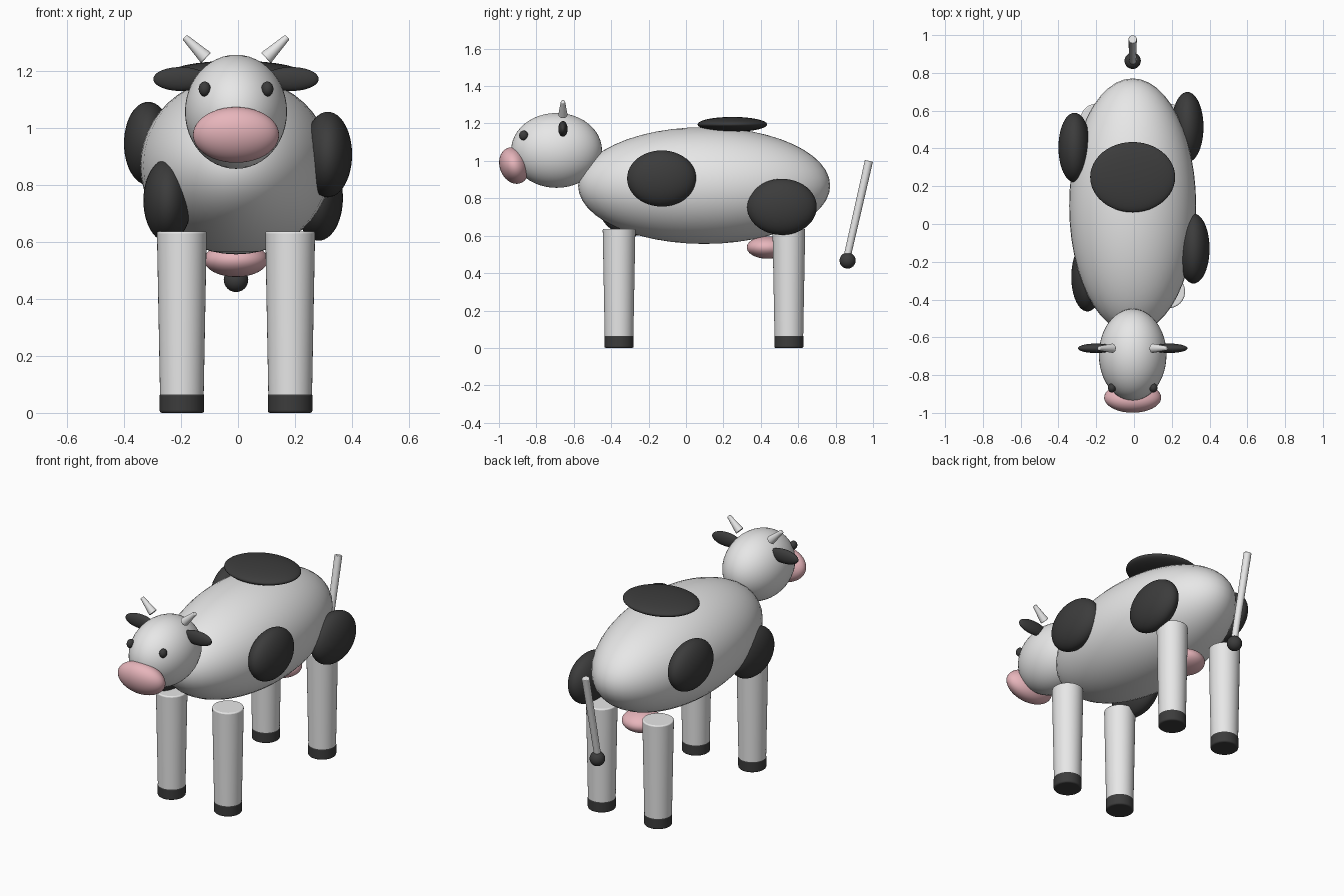
import bpy
import math
from mathutils import Vector

cube = bpy.data.objects.get("Cube")
if cube:
    bpy.data.objects.remove(cube, do_unlink=True)

AXIS_X = -0.007  # the body axis sits slightly off centre


def material(name, color):
    mat = bpy.data.materials.new(name)
    mat.use_nodes = True
    mat.diffuse_color = (*color, 1)
    bsdf = next(n for n in mat.node_tree.nodes if n.type == "BSDF_PRINCIPLED")
    bsdf.inputs["Base Color"].default_value = (*color, 1)
    return mat


WHITE = material("white hide", (0.8, 0.8, 0.8))
BLACK = material("black hide", (0.045, 0.045, 0.045))
PINK = material("pink skin", (0.9, 0.52, 0.56))


def finish(name, mat):
    obj = bpy.context.object
    obj.name = name
    obj.data.materials.append(mat)
    bpy.ops.object.shade_smooth_by_angle(angle=math.radians(40))
    return obj


def ellipsoid(name, center, radii, mat, tilt=0):
    x, y, z = center
    bpy.ops.mesh.primitive_uv_sphere_add(
        segments=48, ring_count=24, radius=1,
        location=(x + AXIS_X, y, z), rotation=(math.radians(tilt), 0, 0))
    bpy.context.object.scale = radii
    return finish(name, mat)


def rod(name, start, end, r_start, r_end, mat, bevel):
    a, b = Vector(start), Vector(end)
    middle = (a + b) / 2 + Vector((AXIS_X, 0, 0))
    bpy.ops.mesh.primitive_cone_add(
        vertices=40, radius1=r_start, radius2=r_end, depth=(b - a).length,
        location=middle, rotation=(b - a).to_track_quat("Z", "Y").to_euler())
    obj = finish(name, mat)
    mod = obj.modifiers.new("soft rim", "BEVEL")
    mod.width = bevel
    mod.segments = 3
    mod.limit_method = "ANGLE"
    mod.angle_limit = math.radians(40)
    return obj


# Body, head, muzzle and udder
ellipsoid("body", (0, 0.097, 0.868), (0.336, 0.674, 0.312), WHITE)
ellipsoid("head", (0, -0.692, 1.056), (0.179, 0.243, 0.2), WHITE)
ellipsoid("muzzle", (0, -0.919, 0.975), (0.151, 0.077, 0.1), PINK, tilt=20)
ellipsoid("udder", (0, 0.435, 0.537), (0.112, 0.11, 0.06), PINK)

# Hide patches
ellipsoid("back_patch", (0, 0.248, 1.195), (0.225, 0.186, 0.04), BLACK)
ellipsoid("left_front_patch", (0.322, -0.13, 0.906), (0.085, 0.185, 0.15), BLACK)
ellipsoid("left_rear_patch", (0.29, 0.513, 0.754), (0.085, 0.186, 0.15), BLACK)
ellipsoid("right_rear_patch", (-0.308, 0.405, 0.945), (0.085, 0.184, 0.146), BLACK)
ellipsoid("right_front_patch", (-0.24, -0.28, 0.745), (0.085, 0.183, 0.146), BLACK)

for side, s in (("left", 1), ("right", -1)):
    # Face details
    ellipsoid(side + "_eye", (s * 0.11, -0.868, 1.136), (0.021, 0.024, 0.026), BLACK)
    ellipsoid(side + "_ear", (s * 0.194, -0.658, 1.171), (0.096, 0.025, 0.042), BLACK)
    rod(side + "_horn", (s * 0.105, -0.658, 1.245), (s * 0.18, -0.658, 1.318),
        0.025, 0.011, WHITE, 0.004)
    # Legs and hooves
    for end, y in (("front", -0.358), ("rear", 0.55)):
        rod(f"{side}_{end}_leg", (s * 0.19, y, 0.03), (s * 0.19, y, 0.637),
            0.076, 0.0875, WHITE, 0.007)
        rod(f"{side}_{end}_hoof", (s * 0.19, y, 0), (s * 0.19, y, 0.068),
            0.078, 0.078, BLACK, 0.008)

# Tail with its tuft
rod("tail", (0, 0.86, 0.48), (0, 0.978, 1.0), 0.019, 0.022, WHITE, 0.004)
ellipsoid("tail_tuft", (0, 0.864, 0.467), (0.043, 0.043, 0.043), BLACK)
